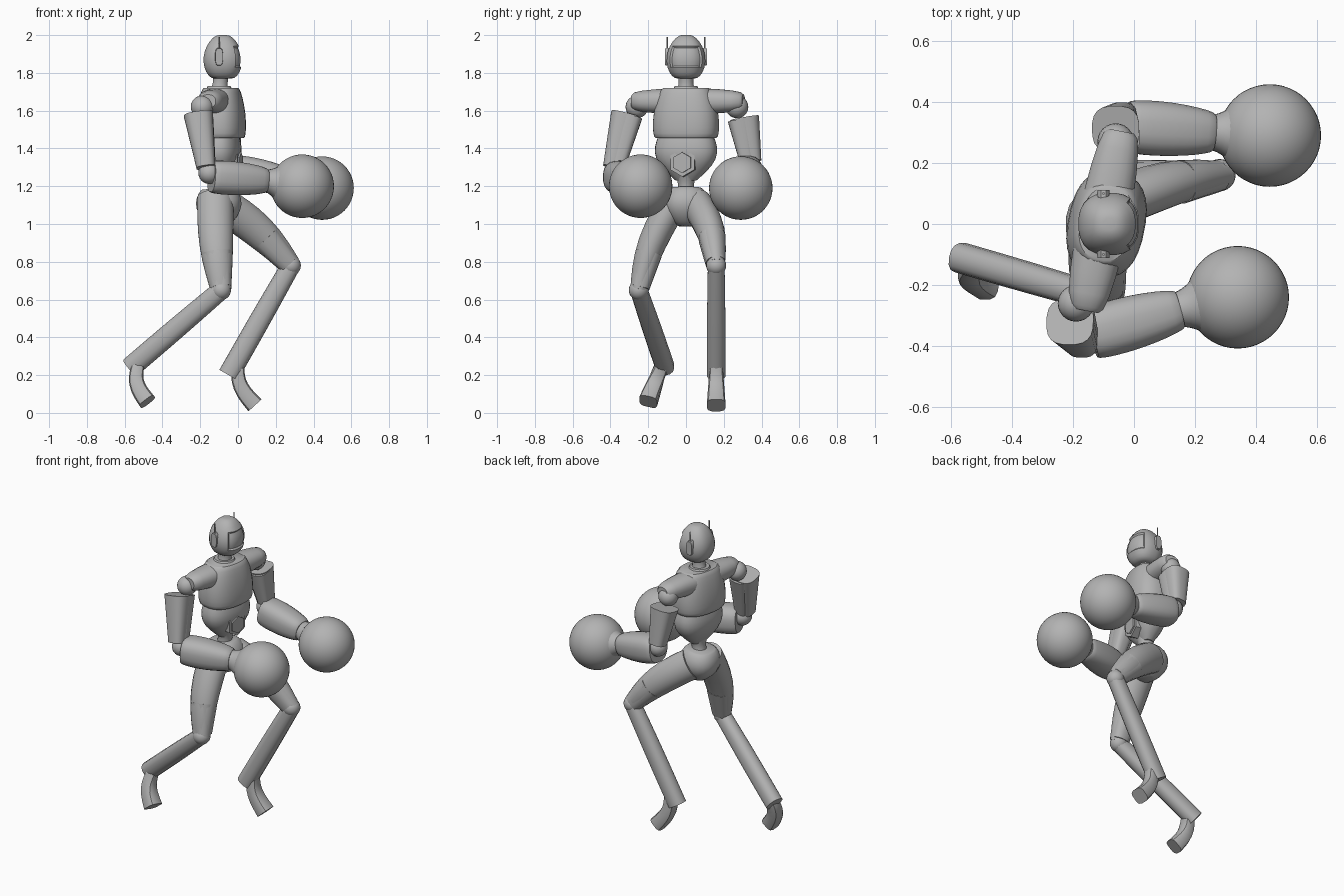
import bpy, bmesh, math
from mathutils import Vector

if "Cube" in bpy.data.objects:
    bpy.data.objects.remove(bpy.data.objects["Cube"])

GREY = (0.45, 0.45, 0.45, 1)
metal = bpy.data.materials.new("plain grey")
metal.use_nodes = True
metal.diffuse_color = GREY
metal.node_tree.nodes["Principled BSDF"].inputs["Base Color"].default_value = GREY

ACROSS = Vector((0, 1, 0))
UP = Vector((0, 0, 1))
SHOULDER_LINE = Vector((0.2, 1, 0)).normalized()
FACING = SHOULDER_LINE.cross(UP)
NO_BOW = Vector((0, 0, 0))
parts = []


def finish(name, bm):
    """Turn a bmesh into a grey object."""
    bmesh.ops.recalc_face_normals(bm, faces=bm.faces)
    mesh = bpy.data.meshes.new(name)
    bm.to_mesh(mesh)
    bm.free()
    mesh.materials.append(metal)
    obj = bpy.data.objects.new(name, mesh)
    bpy.context.collection.objects.link(obj)
    parts.append(obj)


def limb(name, start, end, first, last, bulge=0, swell=1, ratio=1, bow=NO_BOW,
         side=ACROSS, power=2, sides=20, steps=10, edit=None):
    """Skin superellipse rings from start to end.

    The half width runs from first to last and swells by bulge in between;
    ratio is depth over width, and bow bends the path sideways."""
    start, end = Vector(start), Vector(end)

    def path(t):
        return start.lerp(end, t) + bow * math.sin(math.pi * t)

    bm = bmesh.new()
    rings = []
    for i in range(steps + 1):
        t = (1 - math.cos(math.pi * i / steps)) / 2
        hump = max(0, math.sin(math.pi * t)) ** swell
        width = first + (last - first) * t + bulge * hump
        along = (path(t + 0.01) - path(t - 0.01)).normalized()
        u = (side - along * side.dot(along)).normalized()
        v = along.cross(u)
        ring = []
        for k in range(sides):
            a = math.tau * (k + 0.5) / sides
            c, s = (math.copysign(abs(w) ** (2 / power), w) for w in (math.cos(a), math.sin(a)))
            ring.append(bm.verts.new(path(t) + (u * c + v * s * ratio) * width))
        rings.append(ring)
    for low, high in zip(rings, rings[1:]):
        for k in range(sides):
            n = (k + 1) % sides
            bm.faces.new((low[k], low[n], high[n], high[k]))
    bm.faces.new(rings[0])
    bm.faces.new(rings[-1])
    if edit:
        bmesh.ops.recalc_face_normals(bm, faces=bm.faces)
        edit(bm)
    finish(name, bm)


def ball(name, centre, radius, detail=24):
    bm = bmesh.new()
    bmesh.ops.create_uvsphere(bm, u_segments=detail, v_segments=detail // 2, radius=radius)
    bmesh.ops.translate(bm, verts=bm.verts, vec=centre)
    finish(name, bm)


# Head with a recessed visor
def cut_visor(bm):
    front = [f for f in bm.faces
             if f.normal.x > 0.6 and 1.82 < f.calc_center_median().z < 1.94]
    bmesh.ops.inset_region(bm, faces=front, thickness=0.007, depth=-0.009)


limb("head", (-0.08, 0, 1.77), (-0.08, 0, 2), first=0.045, last=0.02, bulge=0.07,
     swell=0.5, power=2.4, sides=24, steps=12, edit=cut_visor)
limb("neck", (-0.1, 0, 1.68), (-0.09, 0, 1.79), first=0.06, last=0.042, bulge=-0.01)
limb("collar", (-0.1, 0, 1.69), (-0.1, 0, 1.73), first=0.08, last=0.06, side=SHOULDER_LINE)
for label, d in (("right", -1), ("left", 1)):
    limb(label + "_ear", (-0.1, d * 0.08, 1.885), (-0.1, d * 0.112, 1.885),
         first=0.05, last=0.045, ratio=0.45, side=UP, power=3, sides=12, steps=2)
    limb(label + "_antenna", (-0.1, d * 0.1, 1.92), (-0.1, d * 0.1, 1.99),
         first=0.004, last=0.004, sides=6, steps=1)

# Torso, turned slightly at the shoulders
limb("chest", (-0.09, 0, 1.455), (-0.09, 0, 1.72), first=0.16, last=0.12, bulge=0.03,
     swell=0.5, ratio=0.72, side=SHOULDER_LINE, power=2.5, sides=28)
limb("abdomen", (-0.09, 0, 1.23), (-0.09, 0, 1.46), first=0.055, last=0.15, bulge=0.055,
     ratio=0.62, side=SHOULDER_LINE, power=2.4, sides=28)
limb("waist", (-0.1, 0, 1.14), (-0.09, 0, 1.26), first=0.055, last=0.055, bulge=-0.012)
yoke = Vector((-0.1, 0.01, 1.65))
limb("shoulder_yoke", yoke - SHOULDER_LINE * 0.3, yoke + SHOULDER_LINE * 0.3,
     first=0.035, last=0.035, bulge=0.035, swell=0.4, ratio=1.2, side=UP, power=2.3)
hub = Vector((-0.09, 0, 1.325))
for name, reach, radius in (("belly_hexagon", 0.1, 0.075), ("belly_hexagon_centre", 0.11, 0.055)):
    limb(name, hub, hub + FACING * reach, first=radius, last=radius, sides=6, steps=1)


# Arms, each ending in a round glove
def arm(label, shoulder, top, bottom, elbow, wrist, glove):
    top, bottom, elbow, wrist, glove = map(Vector, (top, bottom, elbow, wrist, glove))
    ball(label + "_shoulder_joint", shoulder, 0.06)
    limb(label + "_upper_arm", top, bottom, first=0.078, last=0.05, power=2.8)
    inward = Vector((0.015, math.copysign(0.025, -top.y), -0.01))
    limb(label + "_arm_strut", top + inward, bottom + inward, first=0.064, last=0.038, power=3)
    ball(label + "_elbow", elbow.lerp(bottom, 0.4), 0.058)
    limb(label + "_forearm", elbow, wrist, first=0.08, last=0.06, bulge=0.018,
         swell=0.5, power=2.6)
    limb(label + "_glove_cuff", wrist.lerp(glove, -0.1), wrist.lerp(glove, 0.5),
         first=0.055, last=0.125, bulge=-0.015)
    ball(label + "_glove", glove, 0.168, detail=48)


arm("right", shoulder=(-0.19, -0.26, 1.62), top=(-0.21, -0.32, 1.58), bottom=(-0.17, -0.39, 1.3),
    elbow=(-0.14, -0.36, 1.25), wrist=(0.15, -0.28, 1.23), glove=(0.34, -0.24, 1.2))
arm("left", shoulder=(-0.06, 0.27, 1.62), top=(-0.06, 0.31, 1.56), bottom=(-0.04, 0.35, 1.33),
    elbow=(-0.02, 0.32, 1.28), wrist=(0.26, 0.3, 1.23), glove=(0.445, 0.29, 1.19))


# Legs: thigh, knee guard, shin with a cut-off heel, foot with the toes down
def leg(label, hip, knee, heel, ankle, toe, bow):
    hip, knee = Vector(hip), Vector(knee)
    limb(label + "_thigh", hip, knee, first=0.08, last=0.046, bulge=0.012,
         ratio=1.2, bow=bow)
    limb(label + "_knee_guard", hip.lerp(knee, 0.6) + bow * 0.9, hip.lerp(knee, 0.97),
         first=0.072, last=0.052, ratio=1.1, power=2.5, sides=14)
    ball(label + "_knee", knee, 0.053)
    limb(label + "_shin", knee, heel, first=0.045, last=0.05, bulge=0.002, ratio=1.12,
         power=2.4, sides=14)
    limb(label + "_foot", ankle, toe, first=0.036, last=0.05, ratio=0.95,
         bow=Vector((-0.03, 0, 0)), power=3.5, sides=12)


limb("pelvis", (-0.09, 0, 0.99), (-0.11, 0, 1.19), first=0.04, last=0.08, bulge=0.06,
     swell=0.7, power=2.3)
leg("right", hip=(-0.12, -0.05, 1.14), knee=(-0.09, -0.25, 0.65), heel=(-0.57, -0.11, 0.24),
    ankle=(-0.53, -0.13, 0.25), toe=(-0.48, -0.2, 0.06), bow=Vector((-0.01, -0.03, 0)))
leg("left", hip=(-0.08, 0.06, 1.1), knee=(0.28, 0.16, 0.78), heel=(-0.05, 0.16, 0.2),
    ankle=(0, 0.16, 0.24), toe=(0.09, 0.16, 0.04), bow=Vector((0.01, 0.02, 0.02)))

# Smooth shading that keeps the sharp edges
bpy.ops.object.select_all(action="DESELECT")
for obj in parts:
    obj.select_set(True)
bpy.context.view_layer.objects.active = parts[0]
bpy.ops.object.shade_smooth_by_angle(angle=math.radians(35))
